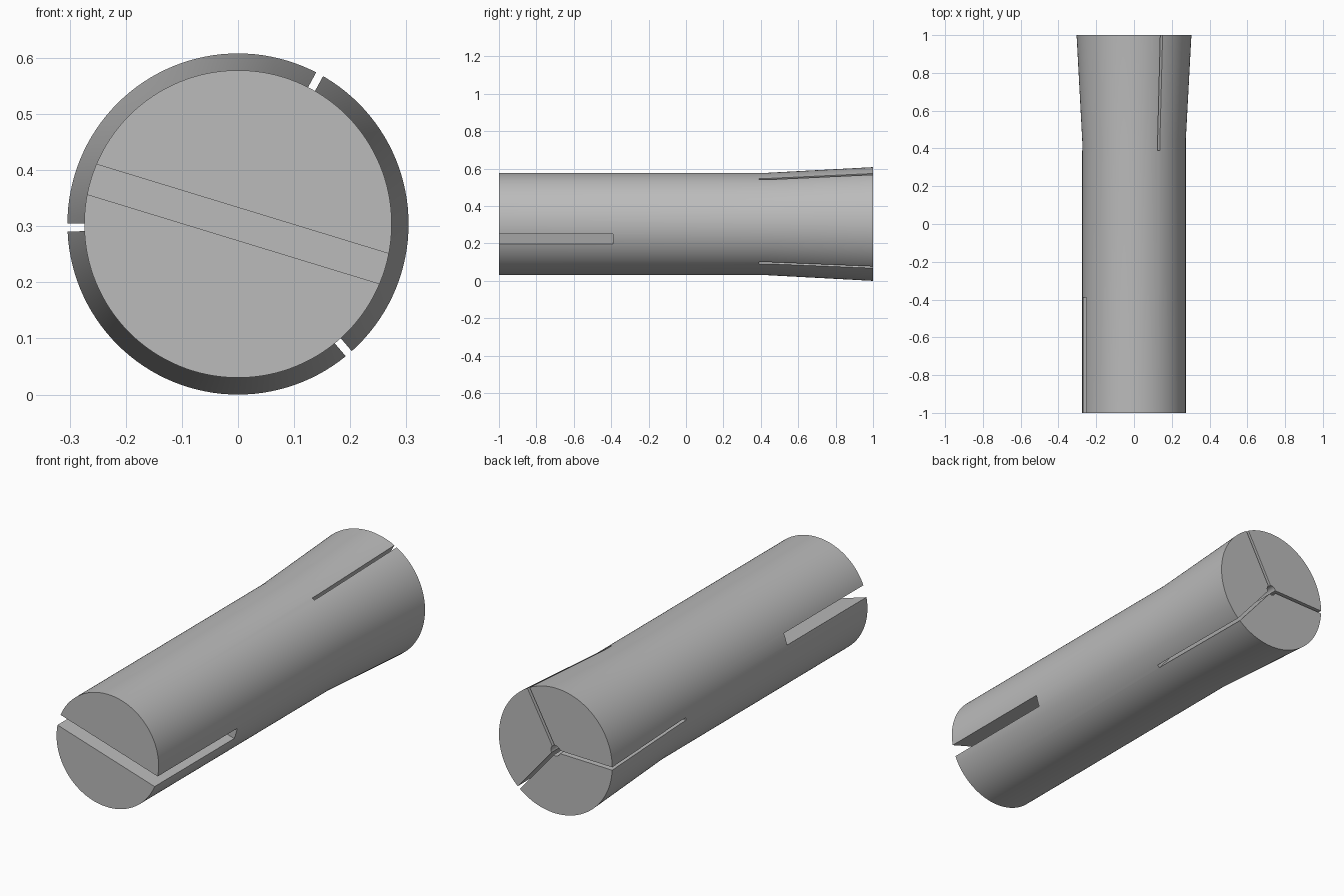
import bpy
import bmesh
from math import cos, sin, radians, tau
from mathutils import Matrix

cube = bpy.data.objects.get("Cube")
if cube:
    bpy.data.objects.remove(cube, do_unlink=True)

AXIS_Z = 0.304        # height of the centre line
BODY_R = 0.274
FLARE_R = 0.304
SIDES = 128

steel = bpy.data.materials.new("steel_grey")
steel.use_nodes = True
GREY = (0.5, 0.5, 0.5, 1)
steel.diffuse_color = GREY
steel.node_tree.nodes["Principled BSDF"].inputs["Base Color"].default_value = GREY


def add_object(name, bm):
    bmesh.ops.recalc_face_normals(bm, faces=bm.faces)
    mesh = bpy.data.meshes.new(name)
    bm.to_mesh(mesh)
    bm.free()
    mesh.materials.append(steel)
    obj = bpy.data.objects.new(name, mesh)
    bpy.context.collection.objects.link(obj)
    return obj


def turned(name, profile):
    """Solid of revolution about the y axis from (radius, y) pairs."""
    bm = bmesh.new()
    rings = []
    for r, y in profile:
        angles = [tau * i / SIDES for i in range(SIDES)]
        rings.append([bm.verts.new((r * cos(a), y, AXIS_Z + r * sin(a))) for a in angles])
    for low, high in zip(rings, rings[1:]):
        for i in range(SIDES):
            j = (i + 1) % SIDES
            bm.faces.new((low[i], low[j], high[j], high[i]))
    bm.faces.new(rings[0])
    bm.faces.new(rings[-1])
    return add_object(name, bm)


def slot_cutter(name, angle, x0, x1, y0, y1, width):
    """Box reaching from x0 to x1, turned about the centre line."""
    bm = bmesh.new()
    place = (Matrix.Translation((0, 0, AXIS_Z))
             @ Matrix.Rotation(radians(-angle), 4, "Y")
             @ Matrix.Translation(((x0 + x1) / 2, (y0 + y1) / 2, 0))
             @ Matrix.Diagonal((x1 - x0, y1 - y0, width, 1)))
    bmesh.ops.create_cube(bm, size=1, matrix=place)
    return add_object(name, bm)


# Straight shank flaring toward the back
body = turned("flared_collet_body", [(BODY_R, -1), (BODY_R, 0.44), (FLARE_R, 1)])

# Wide cross slot at the front, blind bore and three radial slits at the back
cutters = [slot_cutter("front_slot_cutter", -17, -0.5, 0.5, -1.2, -0.39, 0.056),
           turned("bore_cutter", [(0.025, 0.39), (0.025, 1.2)])]
for n, angle in enumerate((61.4, 181.2, 310.5)):
    cutters.append(slot_cutter(f"rear_slit_cutter_{n}", angle, 0, 0.5, 0.39, 1.2, 0.014))

bpy.ops.object.select_all(action="DESELECT")
body.select_set(True)
bpy.context.view_layer.objects.active = body
for cutter in cutters:
    cutter.hide_render = True
    mod = body.modifiers.new(cutter.name, "BOOLEAN")
    mod.operation = "DIFFERENCE"
    mod.solver = "EXACT"
    mod.object = cutter
    bpy.ops.object.modifier_apply(modifier=mod.name)
    bpy.data.objects.remove(cutter, do_unlink=True)

bpy.ops.object.shade_smooth_by_angle(angle=radians(30))
